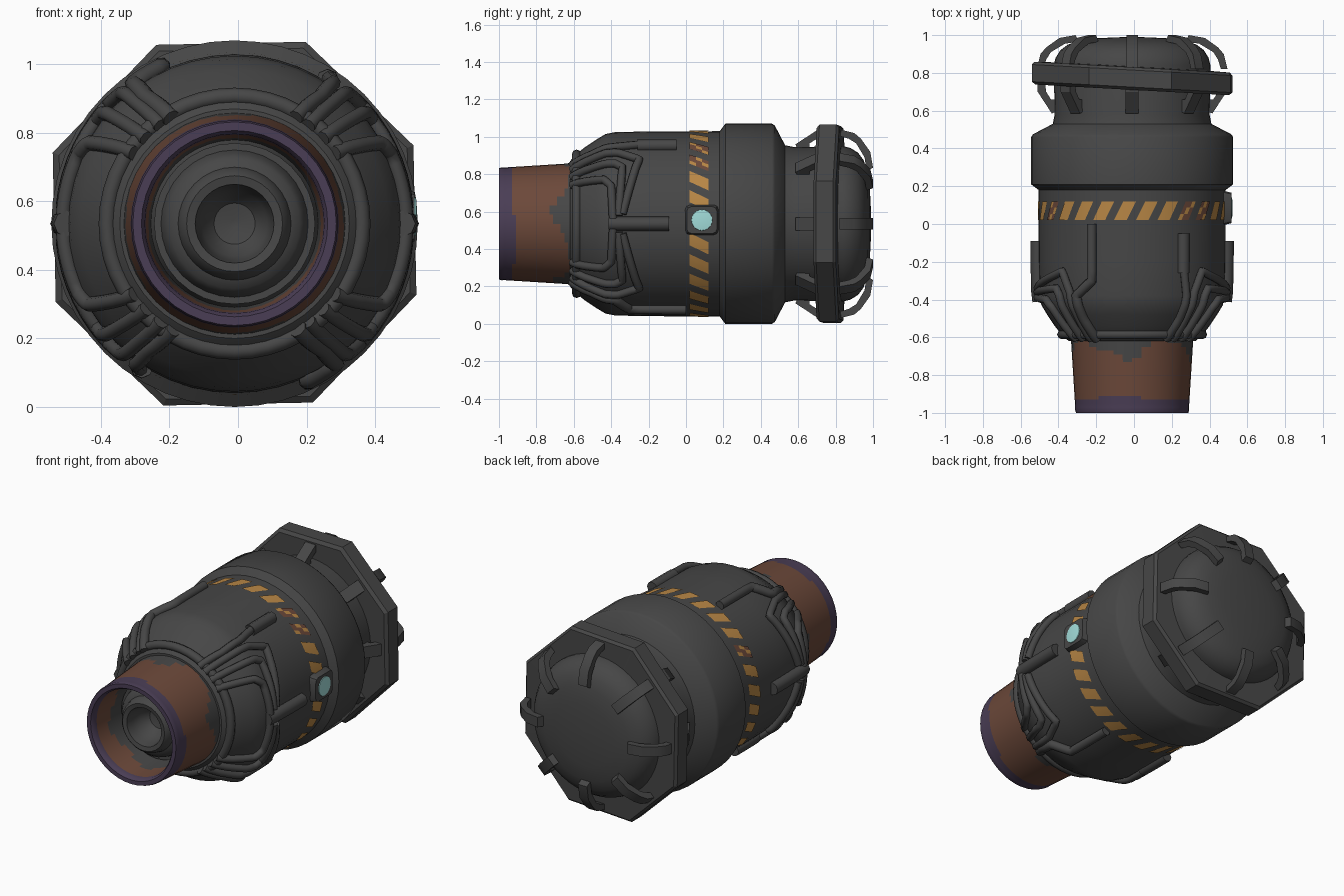
import bpy, bmesh, math
from math import sin, cos, pi, radians

if "Cube" in bpy.data.objects:
    bpy.data.objects.remove(bpy.data.objects["Cube"])

CX, CZ = -0.01, 0.535      # main axis runs along y


def material(name, rgb):
    m = bpy.data.materials.new(name)
    m.diffuse_color = (*rgb, 1)
    m.use_nodes = True
    m.node_tree.nodes["Principled BSDF"].inputs["Base Color"].default_value = m.diffuse_color
    return m


GREY = material("dark_grey_metal", (0.062, 0.062, 0.062))
RUST = material("rust_brown", (0.15, 0.066, 0.042))
PURPLE = material("heat_purple", (0.068, 0.047, 0.09))
ORANGE = material("warning_orange", (0.48, 0.24, 0.06))
TEAL = material("lamp_teal", (0.36, 0.72, 0.70))


def cyl(a, r, y):
    """Cylindrical coordinates around the main axis (angle in radians)."""
    return (CX + r * cos(a), y, CZ + r * sin(a))


def finish(name, bm, mats, angle=35, recalc=True):
    if recalc:
        bmesh.ops.recalc_face_normals(bm, faces=bm.faces)
    me = bpy.data.meshes.new(name)
    bm.to_mesh(me)
    bm.free()
    for m in mats:
        me.materials.append(m)
    me.shade_smooth()
    me.set_sharp_from_angle(angle=radians(angle))
    ob = bpy.data.objects.new(name, me)
    bpy.context.collection.objects.link(ob)
    return ob


def lathe(name, profile, segs=48, mats=(GREY,), closed=False, phase=0, tilt=0, rule=None, angle=35):
    """Revolve (y, r) points around the main axis; rule(y, r, a, k) picks a material."""
    bm = bmesh.new()
    rings = []
    for y, r in profile:
        ring = []
        for i in range(segs):
            x, yy, z = cyl(2 * pi * i / segs + phase, r, y)
            ring.append(bm.verts.new((x, yy - tilt * (x - CX), z)))
        rings.append(ring)
    pairs = [(k, k + 1) for k in range(len(rings) - 1)]
    if closed:
        pairs.append((len(rings) - 1, 0))
    for k, l in pairs:
        for i in range(segs):
            j = (i + 1) % segs
            f = bm.faces.new((rings[k][i], rings[k][j], rings[l][j], rings[l][i]))
            if rule:
                y = (profile[k][0] + profile[l][0]) / 2
                f.material_index = rule(y, 2 * pi * (i + .5) / segs, k)
    if not closed:
        for ring, (y, r) in ((rings[0], profile[0]), (rings[-1], profile[-1])):
            if r < 0.15:
                bm.faces.new(ring)
    return finish(name, bm, mats, angle)


# Main body: shoulder, barrel, bulge, neck and rear dome
BODY = [(-.62, .30), (-.62, .335), (-.59, .37), (-.54, .41), (-.48, .45), (-.43, .48), (-.38, .49),
        (-.2, .494), (.18, .495), (.21, .535), (.46, .535), (.475, .525), (.53, .42),
        (.58, .41), (.84, .415), (.88, .405), (.92, .38), (.95, .34), (.97, .28),
        (.983, .19), (.988, .09), (.99, .02)]
lathe("main_body", BODY)


def body_r(y):
    for (y0, r0), (y1, r1) in zip(BODY[1:], BODY[2:]):
        if y0 <= y <= y1:
            return r0 + (r1 - r0) * (y - y0) / max(y1 - y0, 1e-6)
    return BODY[1][1]


# Nozzle: tapered wall with grey base, rust middle and heat-stained tip
def nozzle_colour(y, a, k):
    if k >= 23:                                   # inner wall
        return 2 if y < -.96 else (1 if y < -.84 + .03 * sin(5 * a) else 0)
    if k >= 20:                                   # rim
        return 2
    if y < -.925 + .015 * sin(3 * a + 2.5):
        return 2
    return 0 if y > -.66 - .05 * sin(4 * a + .9) - .02 * sin(9 * a) else 1


outer = [(-.59 - .02 * i, .325 - .00125 * i) for i in range(20)]
wall = outer + [(-.985, .302), (-1.0, .297), (-1.0, .272), (-.985, .262)]
wall += [(-.96 + .03 * i, .26 - .002 * i) for i in range(9)]
lathe("nozzle", wall, 40, (GREY, RUST, PURPLE), rule=nozzle_colour)

# Inner injector: stepped rings around a deep central hole
lathe("injector", [(-.71, .255), (-.74, .235), (-.76, .235), (-.76, .215), (-.80, .205), (-.82, .19),
                   (-.83, .165), (-.87, .155), (-.885, .14), (-.88, .115), (-.84, .108),
                   (-.78, .095), (-.74, .06), (-.73, .01)], 32)

# Lip at the foot of the nozzle
lathe("front_lip", [(-.585 + .025 * sin(t * pi / 4), .372 + .025 * cos(t * pi / 4))
                    for t in range(8)], 48, closed=True, angle=60)

# Tilted octagonal collar
lathe("octagon_collar", [(.71, .38), (.71, .55), (.725, .57), (.815, .57), (.83, .555), (.835, .38)],
      8, closed=True, phase=pi / 8 + .02, tilt=.055, angle=20)


# Clamps: extruded (r, y) outlines repeated every 45 degrees
def extrude_outline(bm, outline, a, w):
    t = (-sin(a) * w, 0, cos(a) * w)
    sides = []
    for s in (-1, 1):
        sides.append([bm.verts.new([p + s * q for p, q in zip(cyl(a, r, y), t)]) for r, y in outline])
    bm.faces.new(sides[0])
    bm.faces.new(sides[1][::-1])
    n = len(outline)
    for i in range(n):
        j = (i + 1) % n
        bm.faces.new((sides[0][i], sides[0][j], sides[1][j], sides[1][i]))


REAR = [(.505, .82), (.485, .90), (.455, .935), (.385, .985), (.30, 1.0), (.28, .965),
        (.355, .955), (.43, .91), (.455, .87), (.47, .82)]
NECK = [(.39, .60), (.425, .585), (.50, .70), (.50, .74), (.46, .74), (.455, .70), (.43, .66), (.39, .66)]
for name, outline, w in (("rear_clamps", REAR, .03), ("neck_struts", NECK, .035)):
    bm = bmesh.new()
    for i in range(8):
        extrude_outline(bm, outline, i * pi / 4, w)
    finish(name, bm, (GREY,), 30)

# Painted warning stripes with a few rusted patches
bm = bmesh.new()
N = 27
for i in range(N):
    a0 = 2 * pi * i / N
    deg = math.degrees(a0) % 360
    rusty = 34 < deg < 60 or 136 < deg < 150 or 215 < deg < 230
    for s in range(3):
        for h in range(3):
            q = []
            for ds, dh in ((0, 0), (1, 0), (1, 1), (0, 1)):
                u, v = (s + ds) / 3, (h + dh) / 3
                q.append(bm.verts.new(cyl(a0 + u * .135 - v * .10, .4995, .02 + .10 * v)))
            f = bm.faces.new(q)
            f.material_index = 1 if rusty and (s + h + i) % 3 else 0
bmesh.ops.remove_doubles(bm, verts=bm.verts, dist=1e-5)
bmesh.ops.recalc_face_normals(bm, faces=bm.faces)
finish("warning_stripes", bm, (ORANGE, RUST), recalc=False)


# Pipes: paths of (degrees, y) laid over the body surface
def pipe(name, path, rad=.022, lift=.012):
    pts = []
    for (a0, y0), (a1, y1) in zip(path, path[1:]):
        for k in range(6):
            t = k / 6
            pts.append((a0 + (a1 - a0) * t, y0 + (y1 - y0) * t))
    pts.append(path[-1])
    cu = bpy.data.curves.new(name, 'CURVE')
    cu.dimensions = '3D'
    cu.bevel_depth = rad
    cu.bevel_resolution = 2
    cu.use_fill_caps = True
    sp = cu.splines.new('POLY')
    sp.points.add(len(pts) - 1)
    for p, (a, y) in zip(sp.points, pts):
        p.co = (*cyl(radians(a), body_r(y) + lift, y), 1)
    ob = bpy.data.objects.new(name, cu)
    bpy.context.collection.objects.link(ob)
    me = bpy.data.meshes.new_from_object(ob.evaluated_get(bpy.context.evaluated_depsgraph_get()))
    bpy.data.objects.remove(ob)
    me.name = name
    me.materials.clear()
    me.materials.append(GREY)
    me.shade_smooth()
    me.set_sharp_from_angle(angle=radians(50))
    bpy.context.collection.objects.link(bpy.data.objects.new(name, me))


# One bundle of three pipes per quadrant, mirrored left/right and up/down
for qn, fold in (("upper_right", lambda a: a), ("upper_left", lambda a: 180 - a),
                 ("lower_left", lambda a: 180 + a), ("lower_right", lambda a: -a)):
    def route(*p):
        return [(fold(a), y) for a, y in p]
    pipe("pipe_inner_" + qn, route((35, -.61), (32, -.53), (29, -.44), (24, -.40), (3, -.39)))
    pipe("pipe_middle_" + qn, route((44, -.61), (42, -.5), (40, -.38), (37, -.34), (5, -.36)))
    pipe("pipe_outer_" + qn, route((53, -.61), (51, -.5), (49, -.36), (43, -.25), (36, -.27), (6, -.34)))
    if qn in ("upper_left", "lower_right"):
        pipe("long_pipe_" + qn, route((59, -.61), (55, -.5), (54, -.38), (65, -.30), (65, 0)), .027)
    else:
        pipe("short_pipe_" + qn, route((60, -.61), (56, -.5), (55, -.38), (57, -.25)))
        pipe("pipe_socket_" + qn, route((57, -.26), (57, -.05)), .034, .004)

# Side manifolds joining the bundles
for name, a in (("right_manifold", 0), ("left_manifold", 180)):
    pipe(name, [(a, -.41), (a, -.09)], .038, .006)

# Side lamp: chamfered mount with a glowing lens
bm = bmesh.new()
bmesh.ops.create_cube(bm, size=1)
for v in bm.verts:
    s = .85 if v.co.x > 0 else 1
    v.co = (.485 + v.co.x * .06, .085 + v.co.y * .19 * s, .555 + v.co.z * .17 * s)
edges = [e for e in bm.edges if abs(e.verts[0].co.x - e.verts[1].co.x) > .03]
bmesh.ops.bevel(bm, geom=edges, offset=.025, segments=2, affect='EDGES', profile=.5)
finish("lamp_mount", bm, (GREY,), 30)

bm = bmesh.new()
rings = [[bm.verts.new((x, .085 + r * cos(i * pi / 12), .555 + r * sin(i * pi / 12))) for i in range(24)]
         for x, r in ((.51, .057), (.519, .055), (.522, .03))]
for p, q in zip(rings, rings[1:]):
    for i in range(24):
        bm.faces.new((p[i], p[(i + 1) % 24], q[(i + 1) % 24], q[i]))
bm.faces.new(rings[-1])
finish("lamp_lens", bm, (TEAL,), 40)
